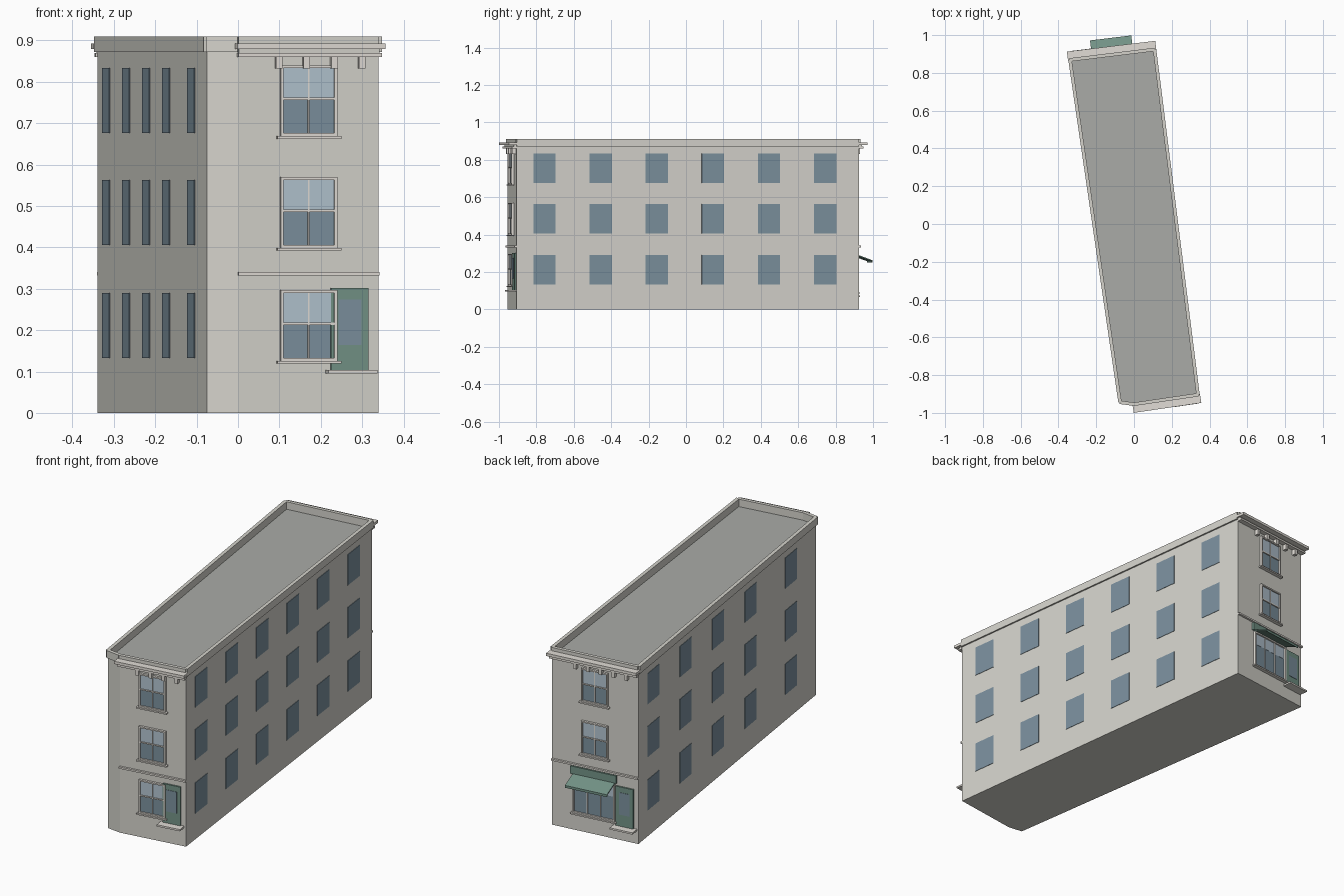
import bpy, bmesh
from mathutils import Vector

if "Cube" in bpy.data.objects:
    bpy.data.objects.remove(bpy.data.objects["Cube"])


def material(name, r, g, b):
    m = bpy.data.materials.new(name)
    m.diffuse_color = (r, g, b, 1)
    m.use_nodes = True
    m.node_tree.nodes["Principled BSDF"].inputs["Base Color"].default_value = m.diffuse_color
    return m


WALL = material("wall_stone", 0.66, 0.65, 0.60)
ROOF = material("roof_grey", 0.40, 0.41, 0.39)
TRIM = material("trim_cream", 0.75, 0.72, 0.67)
GLASS = material("glass_dark", 0.20, 0.28, 0.34)
PALE = material("glass_pale", 0.45, 0.55, 0.63)
GREEN = material("paint_green", 0.17, 0.29, 0.24)

# Footprint, counter-clockwise from the front facade
FOOT = [Vector(p) for p in ((0, -0.955), (0.34, -0.905), (0.11, 0.925),
                            (-0.34, 0.87), (-0.075, -0.945))]
ROOF_Z, TOP_Z = 0.872, 0.91
FLOORS = (0.133, 0.406, 0.676)
PANE_H = 0.157


class Wall:
    """Places points by distance along a wall, distance out of it, and height."""

    def __init__(self, i):
        a, b = FOOT[i], FOOT[(i + 1) % len(FOOT)]
        self.a, self.length = a, (b - a).length
        self.u = (b - a).normalized()
        self.n = Vector((self.u.y, -self.u.x))

    def at(self, u, d, z):
        p = self.a + self.u * u + self.n * d
        return (p.x, p.y, z)


def prism(name, lower, upper, mats):
    n = len(lower)
    bm = bmesh.new()
    lo = [bm.verts.new(p) for p in lower]
    hi = [bm.verts.new(p) for p in upper]
    bm.faces.new(lo)
    top = bm.faces.new(hi)
    for i in range(n):
        j = (i + 1) % n
        bm.faces.new((lo[i], lo[j], hi[j], hi[i]))
    if len(mats) > 1:
        top.material_index = 1
    bmesh.ops.recalc_face_normals(bm, faces=bm.faces)
    me = bpy.data.meshes.new(name)
    bm.to_mesh(me)
    bm.free()
    for m in mats:
        me.materials.append(m)
    ob = bpy.data.objects.new(name, me)
    bpy.context.collection.objects.link(ob)
    return ob


def box(name, w, u0, u1, d0, d1, z0, z1, mat):
    ring = ((u0, d0), (u1, d0), (u1, d1), (u0, d1))
    return prism(name, [w.at(u, d, z0) for u, d in ring],
                 [w.at(u, d, z1) for u, d in ring], [mat])


def extrude_profile(name, w, u0, u1, profile, mat):
    return prism(name, [w.at(u0, d, z) for d, z in profile],
                 [w.at(u1, d, z) for d, z in profile], [mat])


def surround(name, w, u0, u1, z0, z1, t):
    """Four trim bars around an opening, plus a sill."""
    for a, b in ((u0 - t, u0), (u1, u1 + t)):
        box(name + "_jamb", w, a, b, 0, 0.012, z0 - t, z1 + t, TRIM)
    for a, b in ((z0 - t, z0), (z1, z1 + t)):
        box(name + "_rail", w, u0, u1, 0, 0.012, a, b, TRIM)
    box(name + "_sill", w, u0 - 0.016, u1 + 0.016, 0, 0.018,
        z0 - t - 0.007, z0 - t, TRIM)


def sash_window(name, w, c, z0):
    u0, u1, z1 = c - 0.062, c + 0.062, z0 + PANE_H
    mid = z0 + 0.083
    surround(name, w, u0, u1, z0, z1, 0.007)
    box(name + "_lower_glass", w, u0, u1, 0, 0.003, z0, mid, GLASS)
    box(name + "_upper_glass", w, u0, u1, 0, 0.005, mid, z1, PALE)
    box(name + "_meeting_rail", w, u0, u1, 0, 0.009, mid - 0.003, mid + 0.003, TRIM)
    box(name + "_glazing_bar", w, c - 0.002, c + 0.002, 0, 0.008, z0, z1, TRIM)


def door(name, w, u0, z0, z1):
    u1 = u0 + 0.092
    box(name, w, u0, u1, 0, 0.008, z0, z1, GREEN)
    box(name + "_glass", w, u0 + 0.018, u1 - 0.018, 0, 0.010,
        z0 + 0.06, z1 - 0.028, GLASS)
    box(name + "_step", w, u0 - 0.012, u1 + 0.016, 0, 0.045, z0 - 0.009, z0, TRIM)


def cornice(name, w, bracket_count):
    L = w.length
    box(name + "_bed", w, -0.002, L + 0.004, 0, 0.025, 0.860, 0.870, TRIM)
    box(name + "_core", w, 0, L, 0, 0.016, 0.870, 0.879, WALL)
    box(name + "_shelf", w, -0.008, L + 0.01, -0.004, 0.044, 0.879, 0.893, TRIM)
    for i in range(bracket_count):
        c = L * (0.285 + 0.59 * i / (bracket_count - 1))
        box(name + "_bracket", w, c - 0.008, c + 0.008, 0, 0.020, 0.832, 0.860, TRIM)
    box(name + "_string_course", w, 0, L, 0, 0.011, 0.332, 0.341, TRIM)


front, right, back, left, corner = [Wall(i) for i in range(5)]

# Main body with darker roof deck
prism("building_body", [(p.x, p.y, 0) for p in FOOT],
      [(p.x, p.y, ROOF_Z) for p in FOOT], [WALL, ROOF])

# Parapet on every wall
for w in (front, right, back, left, corner):
    box("parapet", w, 0, w.length, -0.010, 0.008, ROOF_Z, TOP_Z, WALL)

# Plain side windows
for z in FLOORS:
    for i in range(6):
        c = right.length * (0.081 + 0.164 * i)
        box("right_window", right, c - 0.06, c + 0.06, 0, 0.002, z, z + PANE_H, GLASS)
    for f in (0.083, 0.265, 0.447, 0.630, 0.858):
        c = left.length * f
        box("left_window", left, c - 0.06, c + 0.06, 0, 0.002, z, z + PANE_H, GLASS)

# Front facade
cornice("front_cornice", front, 4)
for z in FLOORS:
    sash_window("front_window", front, front.length / 2, z)
door("front_door", front, 0.226, 0.104, 0.302)

# Back facade: upper windows, shop window, sign board, awning, door
cornice("back_cornice", back, 5)
mid = back.length / 2
for z in FLOORS[1:]:
    sash_window("back_window", back, mid, z)
s0, s1 = mid - 0.108, mid + 0.100
surround("shop_window", back, s0, s1, 0.098, 0.275, 0.007)
box("shop_glass_lower", back, s0, s1, 0, 0.003, 0.098, 0.215, GLASS)
box("shop_glass_upper", back, s0, s1, 0, 0.004, 0.215, 0.275, PALE)
for k in (1, 2):
    c = s0 + (s1 - s0) * k / 3
    box("shop_mullion", back, c - 0.002, c + 0.002, 0, 0.008, 0.098, 0.275, TRIM)
box("shop_sign_board", back, mid - 0.125, mid + 0.115, 0, 0.012, 0.288, 0.328, GREEN)
extrude_profile("awning", back, mid - 0.112, mid + 0.108,
                [(0, 0.295), (0.088, 0.262), (0.088, 0.250),
                 (0.085, 0.250), (0.083, 0.258), (0, 0.288)], GREEN)
door("shop_door", back, 0.338, 0.074, 0.275)
